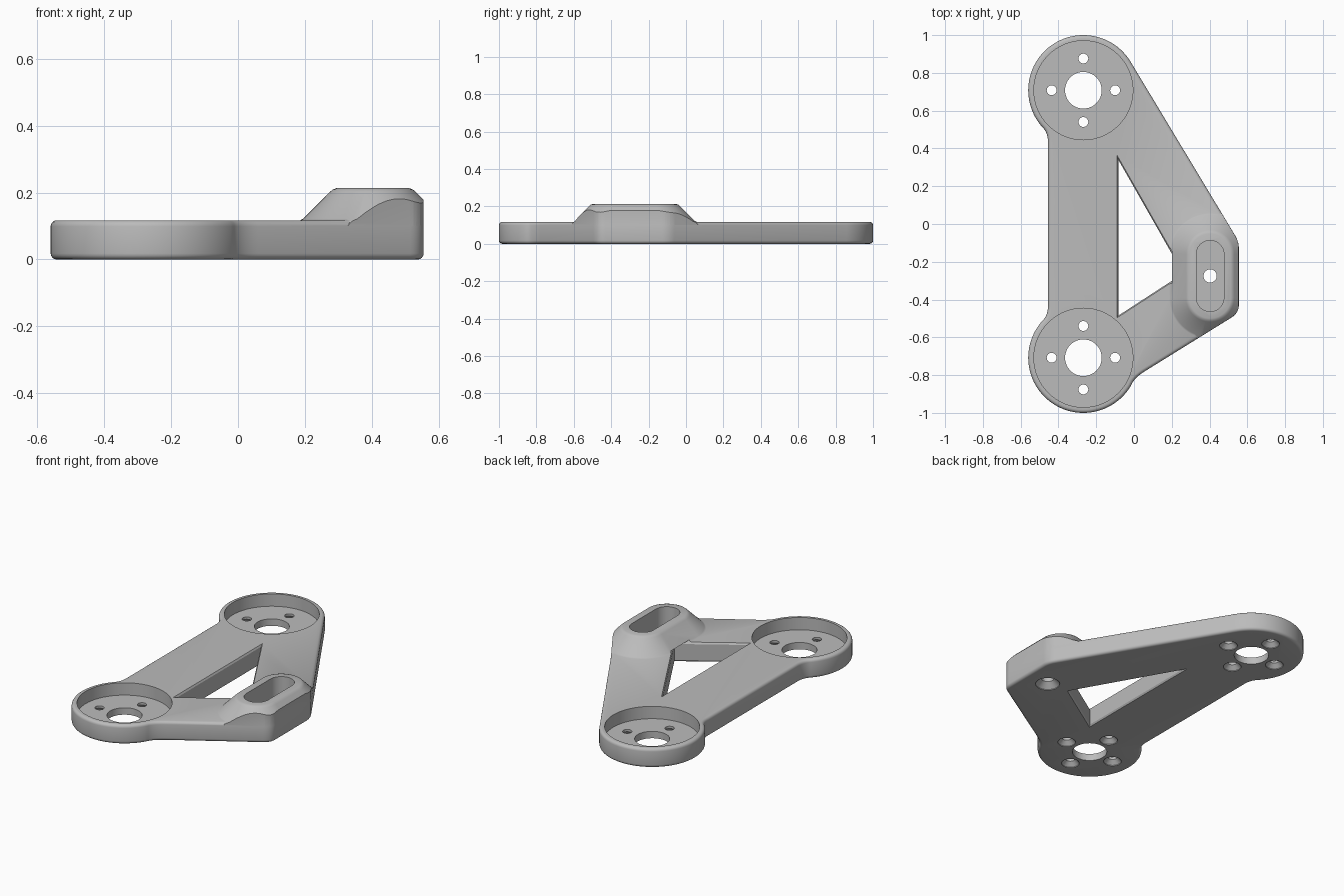
import bpy, bmesh, math
from mathutils import Vector

cube = bpy.data.objects.get("Cube")
if cube:
    bpy.data.objects.remove(cube, do_unlink=True)

grey = bpy.data.materials.new("Matte grey")
grey.use_nodes = True
colour = (0.5, 0.5, 0.5, 1)
grey.diffuse_color = colour
grey.node_tree.nodes["Principled BSDF"].inputs["Base Color"].default_value = colour

TOP = 0.117        # plate thickness
RING_X, RING_Y, RING_R = -0.268, 0.708, 0.292
BOSS_X = 0.403


def arc(cx, cy, r, start, end, steps=32):
    angles = [math.radians(start + (end - start) * i / steps) for i in range(steps + 1)]
    return [Vector((cx + r * math.cos(a), cy + r * math.sin(a))) for a in angles]


def circle(cx, cy, r, steps=48):
    return arc(cx, cy, r, 0, 360, steps)[:-1]


def stadium(cx, y_low, y_high, r):
    return arc(cx, y_high, r, 0, 180) + arc(cx, y_low, r, 180, 360)


def blend(a, b, c, steps=8):
    """Rounded corner from a to c, pulled towards b."""
    a, b, c = Vector(a), Vector(b), Vector(c)
    ts = [i / steps for i in range(steps + 1)]
    return [a * (1 - t) ** 2 + b * 2 * t * (1 - t) + c * t * t for t in ts]


def inset(points, amount):
    """Move a counter-clockwise outline inwards by amount."""
    result = []
    for i, p in enumerate(points):
        d1 = (p - points[i - 1]).normalized()
        d2 = (points[(i + 1) % len(points)] - p).normalized()
        n1, n2 = Vector((-d1.y, d1.x)), Vector((-d2.y, d2.x))
        result.append(p + (n1 + n2) * amount / (1 + n1.dot(n2)))
    return result


def loft(name, points, levels):
    """Solid made from one outline stacked at (height, inset) levels."""
    bm = bmesh.new()
    rings = [[bm.verts.new((p.x, p.y, z)) for p in inset(points, d)] for z, d in levels]
    n = len(points)
    for low, high in zip(rings, rings[1:]):
        for i in range(n):
            j = (i + 1) % n
            bm.faces.new((low[i], low[j], high[j], high[i]))
    bm.faces.new(rings[0][::-1])
    bm.faces.new(rings[-1])
    mesh = bpy.data.meshes.new(name)
    bm.to_mesh(mesh)
    bm.free()
    mesh.materials.append(grey)
    obj = bpy.data.objects.new(name, mesh)
    bpy.context.collection.objects.link(obj)
    return obj


def combine(target, tool, operation):
    mod = target.modifiers.new(operation, 'BOOLEAN')
    mod.object, mod.operation, mod.solver = tool, operation, 'EXACT'
    bpy.context.view_layer.objects.active = target
    bpy.ops.object.modifier_apply(modifier=mod.name)
    bpy.data.objects.remove(tool, do_unlink=True)


def rounded_levels(height, r, steps=4):
    quarter = [math.pi / 2 * i / steps for i in range(steps + 1)]
    low = [(r - r * math.sin(a), r - r * math.cos(a)) for a in reversed(quarter)]
    low = [(r * (1 - math.cos(a)), r * (1 - math.sin(a))) for a in quarter]
    return low + [(height - z, d) for z, d in reversed(low)]


# Plate outline: two round ends, straight left arm, angled right corner
upper = arc(RING_X, RING_Y, RING_R, 31, 222, 64)
lower = arc(RING_X, -RING_Y, RING_R, 138, 330, 64)
outline = (upper
           + blend(upper[-1], (-0.455, 0.484), (-0.455, 0.43))[1:]
           + blend((-0.455, -0.43), (-0.455, -0.484), lower[0])[:-1]
           + lower
           + blend(lower[-1], (0.0, -0.815), (0.06, -0.778))[1:]
           + blend((0.515, -0.496), (0.555, -0.471), (0.555, -0.43))
           + blend((0.555, -0.13), (0.555, -0.093), (0.535, -0.06)))
plate = loft("mounting_bracket", outline, rounded_levels(TOP, 0.018))

# Sloped boss, trimmed to the plate outline
boss = loft("boss", stadium(BOSS_X, -0.39, -0.16, 0.117),
            [(0.06, -0.153), (0.115, -0.104), (0.122, -0.091),
             (0.202, -0.011), (0.209, -0.003), (0.213, 0.008)])
combine(boss, loft("trim", outline, [(0.01, 0.0005), (0.4, 0.0005)]), 'INTERSECT')
combine(plate, boss, 'UNION')

# Triangular window with eased edges
window = [Vector(p) for p in ((-0.083, 0.34), (-0.083, -0.485), (0.26, -0.262))]
combine(plate, loft("window", window, [(-0.01, -0.012), (0.01, 0), (TOP - 0.01, 0),
                                       (TOP + 0.01, -0.012)]), 'DIFFERENCE')


def screw_hole(x, y, r, head, depth):
    """Through hole with a countersink on the underside."""
    wide = r - head
    cutter = loft("screw_hole", circle(x, y, r, 32),
                  [(-0.05, wide), (0.004, wide), (depth, 0), (0.4, 0)])
    combine(plate, cutter, 'DIFFERENCE')


# Round recesses, each with a centre bore and four screw holes
for y in (RING_Y, -RING_Y):
    combine(plate, loft("recess", circle(RING_X, y, 0.262, 96), [(0.042, 0), (0.4, 0)]), 'DIFFERENCE')
    combine(plate, loft("bore", circle(RING_X, y, 0.097), [(-0.1, 0), (0.4, 0)]), 'DIFFERENCE')
    for dx, dy in ((1, 0), (0, 1), (-1, 0), (0, -1)):
        screw_hole(RING_X + dx * 0.168, y + dy * 0.168, 0.026, 0.05, 0.028)

# Slot in the boss, with its screw hole
combine(plate, loft("slot", stadium(BOSS_X, -0.39, -0.16, 0.073), [(0.06, 0), (0.4, 0)]), 'DIFFERENCE')
screw_hole(BOSS_X, -0.275, 0.035, 0.068, 0.036)

# Smooth curved surfaces, keep edges sharp
bpy.ops.object.select_all(action='DESELECT')
plate.select_set(True)
bpy.context.view_layer.objects.active = plate
bpy.ops.object.shade_smooth_by_angle(angle=math.radians(30))
